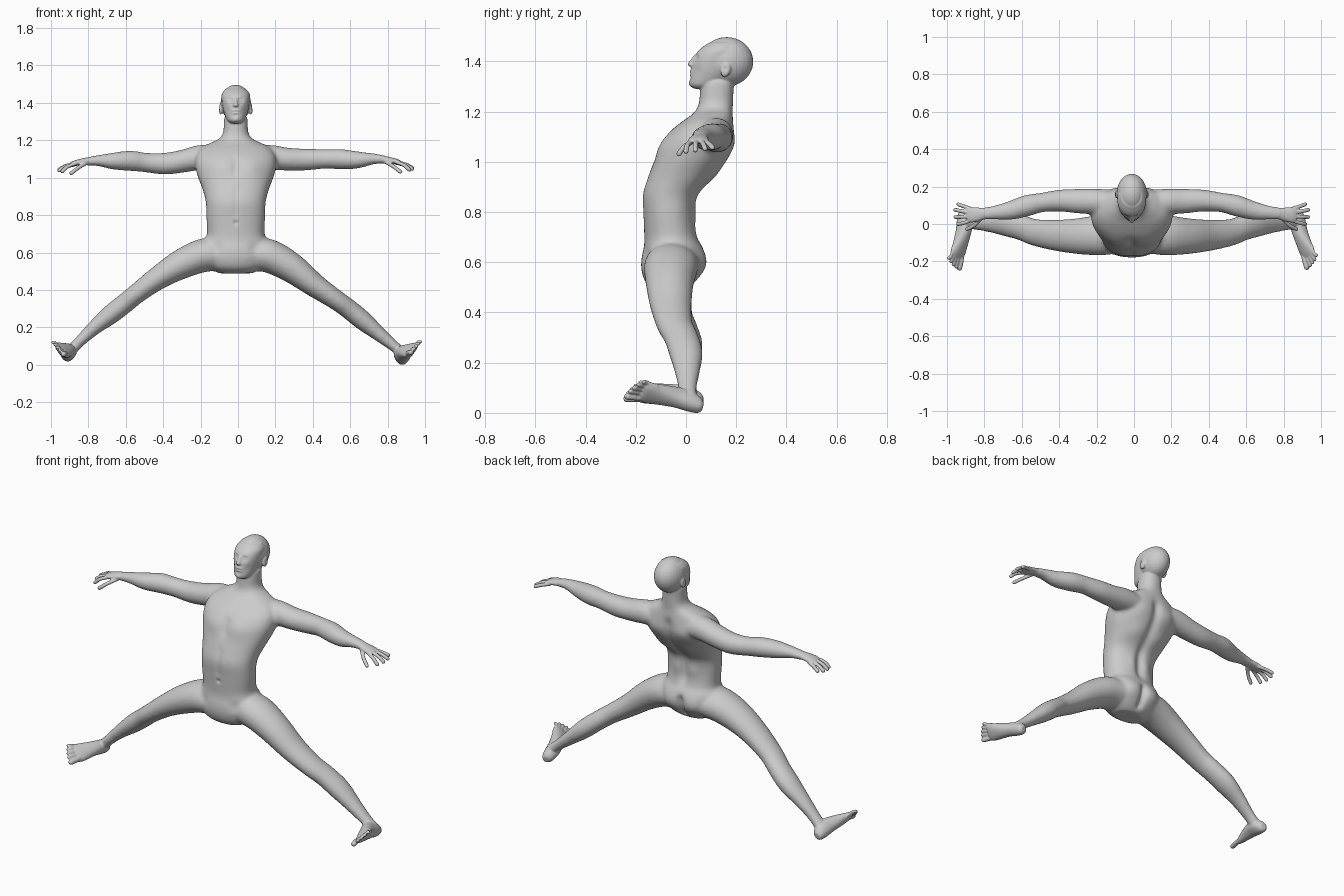
import bpy, bmesh, math
from mathutils import Vector, Matrix

XC = -0.012          # body midline
X, Y, Z = Vector((1, 0, 0)), Vector((0, 1, 0)), Vector((0, 0, 1))


def spline(rows, n=4):
    """Catmull-Rom interpolation of whole rows of numbers."""
    out, last = [], len(rows) - 1
    for i in range(last):
        p0, p1, p2, p3 = (rows[max(0, min(last, i + k))] for k in (-1, 0, 1, 2))
        for s in range(n):
            t = s / n
            out.append([0.5 * (2 * b + (c - a) * t + (2 * a - 5 * b + 4 * c - d) * t * t
                               + (3 * b - a - 3 * c + d) * t ** 3)
                        for a, b, c, d in zip(p0, p1, p2, p3)])
    return out + [list(rows[-1])]


def tube(name, rows, axes=None, power=1.0, sides=28):
    """Loft of rings: x, y, z, radius a, radius b (b lies along y unless axes are given)."""
    rows = spline(rows)
    pts = [Vector(r[:3]) for r in rows]
    bm, rings = bmesh.new(), []
    for i, r in enumerate(rows):
        if axes:
            a, b = axes
        else:
            t = (pts[min(i + 1, len(pts) - 1)] - pts[max(i - 1, 0)]).normalized()
            a = t.cross(Y).normalized()
            b = a.cross(t)
        ring = []
        for k in range(sides):
            w = 2 * math.pi * k / sides
            c, s = (math.copysign(abs(v) ** power, v) for v in (math.cos(w), math.sin(w)))
            ring.append(bm.verts.new(pts[i] + a * (r[3] * c) + b * (r[4] * s)))
        rings.append(ring)
    for p, q in zip(rings, rings[1:]):
        for k in range(sides):
            j = (k + 1) % sides
            bm.faces.new((p[k], p[j], q[j], q[k]))
    bm.faces.new(rings[0][::-1])
    bm.faces.new(rings[-1])
    bmesh.ops.recalc_face_normals(bm, faces=bm.faces)
    return finish(name, bm)


def ball(name, loc, radii, rot=0):
    bm = bmesh.new()
    m = Matrix.Translation(loc) @ Matrix.Rotation(rot, 4, 'X') @ Matrix.Diagonal((*radii, 1))
    bmesh.ops.create_uvsphere(bm, u_segments=28, v_segments=18, radius=1, matrix=m)
    return finish(name, bm)


def finish(name, bm):
    me = bpy.data.meshes.new(name)
    bm.to_mesh(me)
    bm.free()
    ob = bpy.data.objects.new(name, me)
    bpy.context.collection.objects.link(ob)
    return ob


def digit(name, pts, r):
    """Finger or toe with a rounded tip."""
    pts = [Vector(p) for p in pts]
    t = (pts[-1] - pts[-2]).normalized()
    rows = [(*p, r, r) for p in pts] + [(*(pts[-1] + t * r * 0.6), r * 0.8, r * 0.8),
                                        (*(pts[-1] + t * r), r * 0.3, r * 0.3)]
    d = Z.cross(t).normalized()
    return tube(name, rows, (d, t.cross(d)), sides=14)


def fuse(name, obs, voxel, smooth):
    """Join parts into one skin."""
    bpy.ops.object.select_all(action='DESELECT')
    for o in obs:
        o.select_set(True)
    bpy.context.view_layer.objects.active = obs[0]
    bpy.ops.object.join()
    ob = bpy.context.view_layer.objects.active
    ob.name = name
    m = ob.modifiers.new("skin", 'REMESH')
    m.mode, m.voxel_size = 'VOXEL', voxel
    s = ob.modifiers.new("soften", 'SMOOTH')
    s.factor, s.iterations = 0.5, smooth
    for mod in ("skin", "soften"):
        bpy.ops.object.modifier_apply(modifier=mod)
    return ob


# torso and neck: z, front y, back y, half width
trunk = [(.50, -.12, .0, .09), (.53, -.16, .035, .14), (.58, -.178, .068, .168), (.63, -.177, .076, .174),
         (.67, -.168, .066, .172), (.71, -.166, .048, .154), (.80, -.17, .036, .157), (.88, -.173, .052, .16),
         (.95, -.152, .115, .178), (1.02, -.124, .166, .204), (1.08, -.099, .19, .218), (1.13, -.065, .192, .212),
         (1.17, -.018, .189, .185), (1.195, .018, .186, .14), (1.22, .042, .186, .088), (1.25, .052, .188, .068),
         (1.30, .056, .19, .064), (1.34, .06, .195, .062)]
core = [tube("torso", [(XC, (f + b) / 2, z, w, (b - f) / 2) for z, f, b, w in trunk], (X, Y), 0.88, 40)]

# limbs: x, y, z of left side, z of right side, thickness, depth
leg = [(.07, -.055, .60, .60, .088, .10), (.18, -.06, .597, .592, .09, .108), (.30, -.065, .55, .528, .08, .096),
       (.42, -.06, .48, .437, .064, .083), (.53, -.045, .4, .362, .054, .072), (.60, -.02, .343, .312, .053, .068),
       (.68, 0, .28, .247, .052, .067), (.77, .005, .207, .172, .039, .05), (.85, .006, .132, .107, .03, .037),
       (.90, .01, .08, .062, .032, .038)]
arm = [(.10, .115, 1.125, 1.125, .06, .06), (.19, .12, 1.12, 1.12, .066, .068), (.28, .122, 1.1, 1.11, .061, .066),
       (.38, .125, 1.086, 1.108, .058, .059), (.48, .115, 1.092, 1.112, .052, .052), (.56, .098, 1.101, 1.11, .054, .057),
       (.65, .072, 1.1, 1.106, .046, .05), (.74, .06, 1.102, 1.112, .029, .037), (.81, .054, 1.096, 1.106, .021, .033)]
for s, zi in ((-1, 2), (1, 3)):
    side = "left" if s < 0 else "right"
    dx = .0 if s < 0 else -.012
    core.append(tube(side + "_leg", [(s * r[0] + dx * (r[0] > .1), r[1], r[zi], r[4], r[5]) for r in leg]))
    core.append(tube(side + "_arm", [(XC + s * r[0], r[1], r[zi], r[4], r[5]) for r in arm]))
parts = [fuse("body", core, .01, 8)]

# head
face = [(1.302, .034, .11, .026), (1.318, .015, .14, .046), (1.355, .018, .19, .062), (1.39, .022, .21, .071),
        (1.43, .034, .22, .076), (1.46, .055, .22, .074), (1.485, .09, .21, .056)]
parts.append(tube("face", [(XC, (f + b) / 2, z, w, (b - f) / 2) for z, f, b, w in face], (X, Y), 0.95))
parts.append(ball("skull", (XC, .162, 1.41), (.081, .106, .098)))
parts.append(tube("nose", [(XC, .042, 1.436, .007, .01), (XC, .028, 1.415, .009, .012), (XC, .019, 1.399, .014, .013),
                           (XC, .028, 1.389, .012, .01)], (X, Y), sides=16))
for dz in (.006, -.007):
    parts.append(ball("lip", (XC, .022, 1.364 + dz), (.023, .009, .006)))

for s, zo in ((-1, 0), (1, .008)):
    side = "left" if s < 0 else "right"
    parts.append(ball(side + "_ear", (XC + s * .08, .158, 1.378), (.011, .02, .03), -.25))
    # hand
    P = lambda x, y, z: (XC + s * x, y, z + zo)
    parts.append(tube(side + "_palm", [(*P(.785, .056, 1.1), .021, .03), (*P(.82, .052, 1.096), .018, .036),
                                       (*P(.855, .049, 1.09), .015, .041), (*P(.878, .048, 1.084), .011, .038)]))
    for name, pts in (("index_finger", ((.855, .02, 1.087), (.9, .005, 1.07), (.928, .0, 1.045))),
                      ("middle_finger", ((.86, .04, 1.089), (.912, .038, 1.072), (.943, .037, 1.05))),
                      ("ring_finger", ((.86, .06, 1.088), (.912, .069, 1.073), (.944, .076, 1.055))),
                      ("small_finger", ((.85, .078, 1.084), (.898, .095, 1.072), (.927, .105, 1.06))),
                      ("thumb", ((.80, .035, 1.088), (.84, -.005, 1.065), (.88, -.028, 1.035)))):
        parts.append(digit(side + "_" + name, [P(*p) for p in pts], .0105))
    # foot
    sole, toe = ((Vector((-.938, .01, .045)), Vector((-.965, -.215, .085))) if s < 0 else
                 (Vector((.908, .01, .03)), Vector((.96, -.235, .10))))
    d = (toe - sole).normalized()
    w = Vector((-s * .66, 0, -.75))
    w = (w - d * w.dot(d)).normalized()
    u = d.cross(w)
    u = u if u.z > 0 else -u
    F = lambda a, b, c: sole + d * a + w * b + u * c
    rows = [(-.058, .03, .016, .018), (-.042, .034, .03, .032), (0, .044, .037, .045), (.05, .044, .038, .043),
            (.10, .036, .043, .036), (.15, .026, .05, .026), (.18, .02, .05, .019), (.195, .018, .046, .013)]
    parts.append(tube(side + "_foot", [(*F(a, 0, c), hw, hu) for a, c, hw, hu in rows], (w, u), 0.9))
    for b, tip, r in ((.035, .243, .0145), (.0085, .243, .0095), (-.013, .235, .0095),
                      (-.0335, .224, .009), (-.0525, .209, .009)):
        parts.append(digit(side + "_toe", [F(.15, b * .85, .02), F(.195, b * .95, .021), F(tip, b * 1.08, .012)], r))

body = fuse("body", parts, .0048, 2)

# muscle and face relief: offset from midline, y, z, radius, push; mirrored when off centre
relief = [(.085, -.10, 1.075, .06, (0, -.010, 0)), (.085, .07, .60, .06, (0, .014, 0)),
          (.10, .185, 1.08, .06, (0, .010, 0)), (.09, .12, .95, .05, (0, .008, 0)), (0, -.17, .77, .012, (0, .007, 0)),
          (.05, .04, .80, .04, (0, .007, 0)), (.10, -.17, .64, .03, (0, .006, 0)),
          (.031, .036, 1.428, .015, (0, .010, 0)), (.03, .042, 1.425, .008, (0, -.004, 0)),
          (.03, .036, 1.447, .013, (0, -.005, 0)), (.045, .045, 1.375, .02, (0, .004, 0)),
          (0, .012, 1.3635, .006, (0, .005, 0)), (.014, .012, 1.3635, .006, (0, .005, 0)),
          (0, .014, 1.322, .014, (0, -.004, 0)), (0, .016, 1.345, .009, (0, .004, 0)),
          (.095, .155, 1.383, .011, (-.006, 0, 0))]


def groove(path, r, depth, step=12):
    """Even furrow made of overlapping pushes along a path on the midline."""
    for (y0, z0), (y1, z1) in zip(path, path[1:]):
        n = max(1, round(math.hypot(y1 - y0, z1 - z0) * 1000 / step))
        for i in range(n):
            t = i / n
            k = step / 1000 / (r * 1.77)
            relief.append((0, y0 + (y1 - y0) * t, z0 + (z1 - z0) * t, r, (0, depth * k, 0)))


groove([(.045, .72), (.035, .80), (.052, .88), (.115, .95), (.166, 1.02), (.19, 1.08), (.19, 1.15)], .03, -.016)
groove([(.03, .53), (.07, .58), (.076, .65)], .022, -.022)
groove([(-.09, 1.11), (-.12, 1.02)], .022, .008)
groove([(-.15, .95), (-.172, .88), (-.17, .80)], .018, .004)
spots = []
for x, y, z, r, p in relief:
    for s in ((1, -1) if x else (1,)):
        spots.append((XC + s * x, y, z, r * r, Vector((p[0] * s, p[1], p[2]))))
for v in body.data.vertices:
    x, y, z = v.co
    if abs(x) > .25:
        continue
    push = Vector()
    for cx, cy, cz, rr, p in spots:
        q = ((x - cx) ** 2 + (y - cy) ** 2 + (z - cz) ** 2) / rr
        if q < 6:
            push += p * math.exp(-q)
    v.co += push

# stand on the floor
low = min(v.co.z for v in body.data.vertices)
body.data.transform(Matrix.Translation((0, 0, -low)))
bpy.ops.object.shade_smooth()
